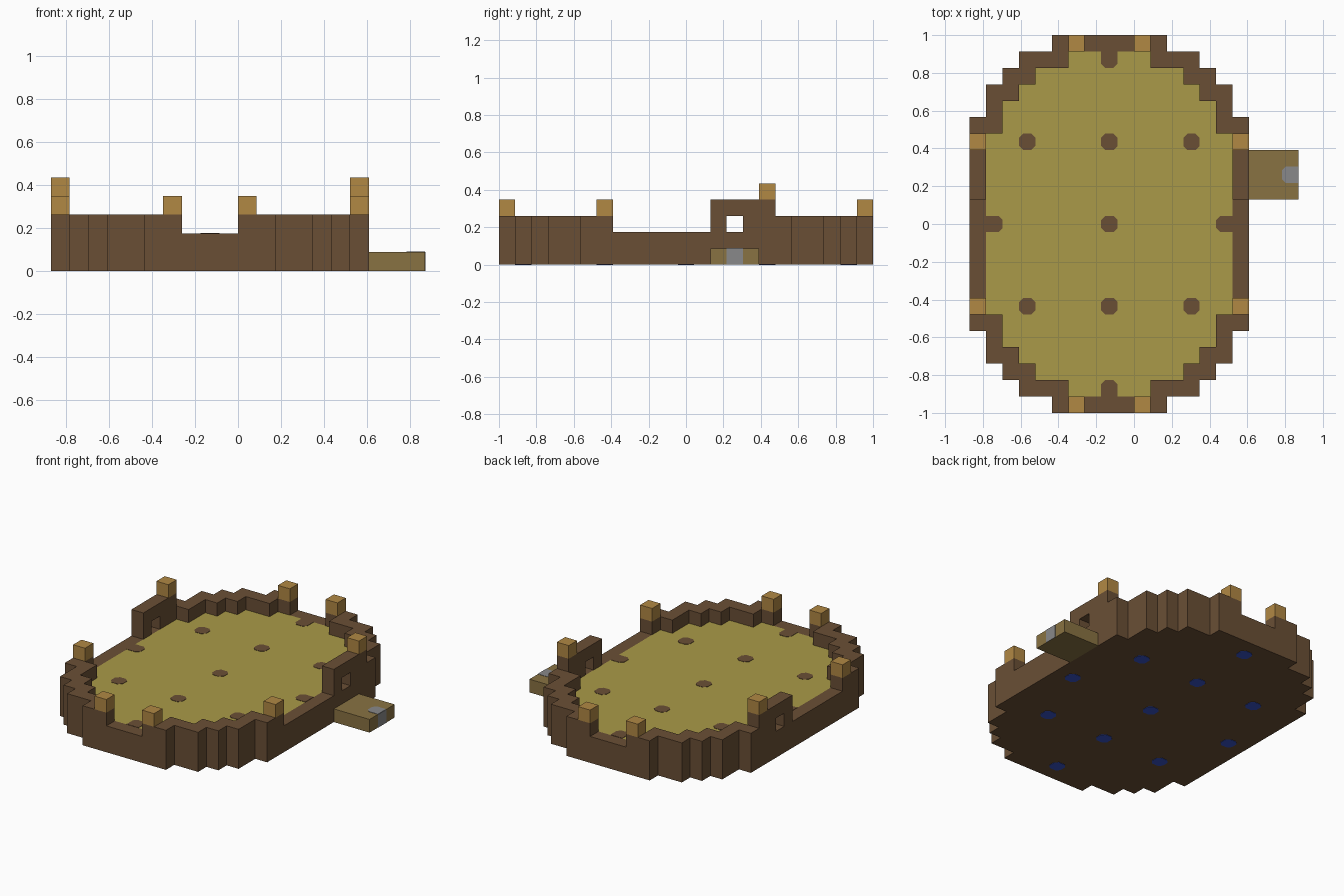
import bpy
import bmesh
from mathutils import Vector

if "Cube" in bpy.data.objects:
    bpy.data.objects.remove(bpy.data.objects["Cube"])

COLS, ROWS = 17, 23          # body size in blocks
U = 2 / ROWS                 # block size
ORIGIN = Vector((-10 * U, -1, 0))


def srgb(r, g, b):
    return [((c / 255 + 0.055) / 1.055) ** 2.4 for c in (r, g, b)] + [1]


def material(name, *rgb):
    m = bpy.data.materials.new(name)
    m.use_nodes = True
    m.diffuse_color = srgb(*rgb)
    m.node_tree.nodes["Principled BSDF"].inputs["Base Color"].default_value = srgb(*rgb)
    return m


WOOD = material("dark wood", 106, 79, 53)
FLOOR = material("straw floor", 170, 154, 72)
POST = material("light wood", 177, 136, 68)
DOCK = material("dock wood", 137, 114, 66)
GREY = material("grey metal", 137, 137, 138)
BLUE = material("deep blue", 56, 84, 200)


def finish(name, bm, mats):
    me = bpy.data.meshes.new(name)
    bm.to_mesh(me)
    bm.free()
    for m in mats:
        me.materials.append(m)
    ob = bpy.data.objects.new(name, me)
    bpy.context.collection.objects.link(ob)
    return ob


def blocks(name, cells, mats, rule=None):
    """Mesh the outer skin of a set of unit blocks, merging flat areas."""
    bm = bmesh.new()
    for cell in cells:
        for axis in range(3):
            for side in (0, 1):
                n = list(cell)
                n[axis] += 2 * side - 1
                if tuple(n) in cells:
                    continue
                a, b = (axis + 1) % 3, (axis + 2) % 3
                loop = [(0, 0), (1, 0), (1, 1), (0, 1)]
                verts = []
                for i, j in loop if side else loop[::-1]:
                    p = Vector(cell)
                    p[axis] += side
                    p[a] += i
                    p[b] += j
                    verts.append(bm.verts.new(ORIGIN + p * U))
                f = bm.faces.new(verts)
                if rule:
                    f.material_index = rule(cell, axis, side)
    bmesh.ops.remove_doubles(bm, verts=bm.verts, dist=U / 100)
    bmesh.ops.dissolve_limit(bm, angle_limit=0.01, verts=bm.verts,
                             edges=bm.edges, delimit={'MATERIAL'})
    return finish(name, bm, mats)


def spot(name, col, row, z, mat, square=(0, 0), t=0.002):
    """Thin clipped-corner plate; corners towards `square` stay sharp."""
    c = ORIGIN + Vector((col + 0.5, row + 0.5, 0)) * U
    h, k = U / 2, U / 4
    pts = []
    for sx, sy in ((1, -1), (1, 1), (-1, 1), (-1, -1)):
        if sx * square[0] + sy * square[1] > 0:
            pts.append((sx * h, sy * h))
            continue
        pair = [(sx * h, sy * (h - k)), (sx * (h - k), sy * h)]
        pts += pair if sx * sy > 0 else pair[::-1]
    bm = bmesh.new()
    f = bm.faces.new([bm.verts.new((c.x + x, c.y + y, z - t)) for x, y in pts])
    up = bmesh.ops.extrude_face_region(bm, geom=[f])
    for v in up["geom"]:
        if isinstance(v, bmesh.types.BMVert):
            v.co.z += 2 * t
    bmesh.ops.recalc_face_normals(bm, faces=bm.faces)
    finish(name, bm, [mat])


# Oval outline: first column used in each row, counted in from either end
outer_start = dict(enumerate([5, 3, 2, 1, 1]))
inner_start = dict(enumerate([COLS, 6, 4, 3, 2, 2]))


def inside(col, row, table, default):
    s = table.get(min(row, ROWS - 1 - row), default)
    return s <= col < COLS - s


def is_floor(col, row):
    return inside(col, row, inner_start, 1)


def wall_height(col, row):
    if is_floor(col, row):
        return 2
    if row in (0, ROWS - 1) and 7 <= col <= 9:
        return 2                     # low gap at the ends
    if col in (0, COLS - 1):
        if 7 <= row <= 12:
            return 2                 # low gap at the sides
        if 13 <= row <= 16:
            return 4                 # raised window wall
    return 3


# Solid body with rim, two side windows and a coloured floor
body = {(c, r, z) for c in range(COLS) for r in range(ROWS)
        if inside(c, r, outer_start, 0) for z in range(wall_height(c, r))}
body -= {(0, 14, 2), (COLS - 1, 14, 2)}
blocks("arena_body", body, [WOOD, FLOOR],
       lambda cell, axis, side: int(axis == 2 and side and is_floor(*cell[:2])))

# Corner posts on the rim
for label, row in (("front", 0), ("back", ROWS - 1)):
    for side, col in (("right", 6), ("left", 10)):
        blocks(f"{label}_{side}_end_post", {(col, row, 3)}, [POST])
for label, row, z in (("front", 6, 3), ("back", 16, 4)):
    for side, col in (("right", 0), ("left", COLS - 1)):
        blocks(f"{label}_{side}_side_post", {(col, row, z)}, [POST])

# Floor spots, repeated on the underside
grid = [(c, r, (0, 0)) for c in (3, 8, 13) for r in (6, 16)]
grid += [(8, 11, (0, 0)), (1, 11, (-1, 0)), (15, 11, (1, 0)),
         (8, 1, (0, -1)), (8, 21, (0, 1))]
for i, (c, r, sq) in enumerate(grid):
    spot(f"floor_spot_{i}", c, r, 2 * U, WOOD, sq)
    spot(f"underside_spot_{i}", c, r, 0, BLUE)

# Side dock with a metal patch on its outer edge
blocks("side_dock", {(c, r, 0) for c in (17, 18, 19) for r in (13, 14, 15)}, [DOCK])
spot("dock_patch_top", 19, 14, U, GREY, (1, 0))
patch = blocks("dock_patch_side", {(19, 14, 0)}, [GREY])
edge = 10 * U
for v in patch.data.vertices:
    v.co.x = edge + 0.002 if v.co.x > edge - U / 2 else edge - 0.002
